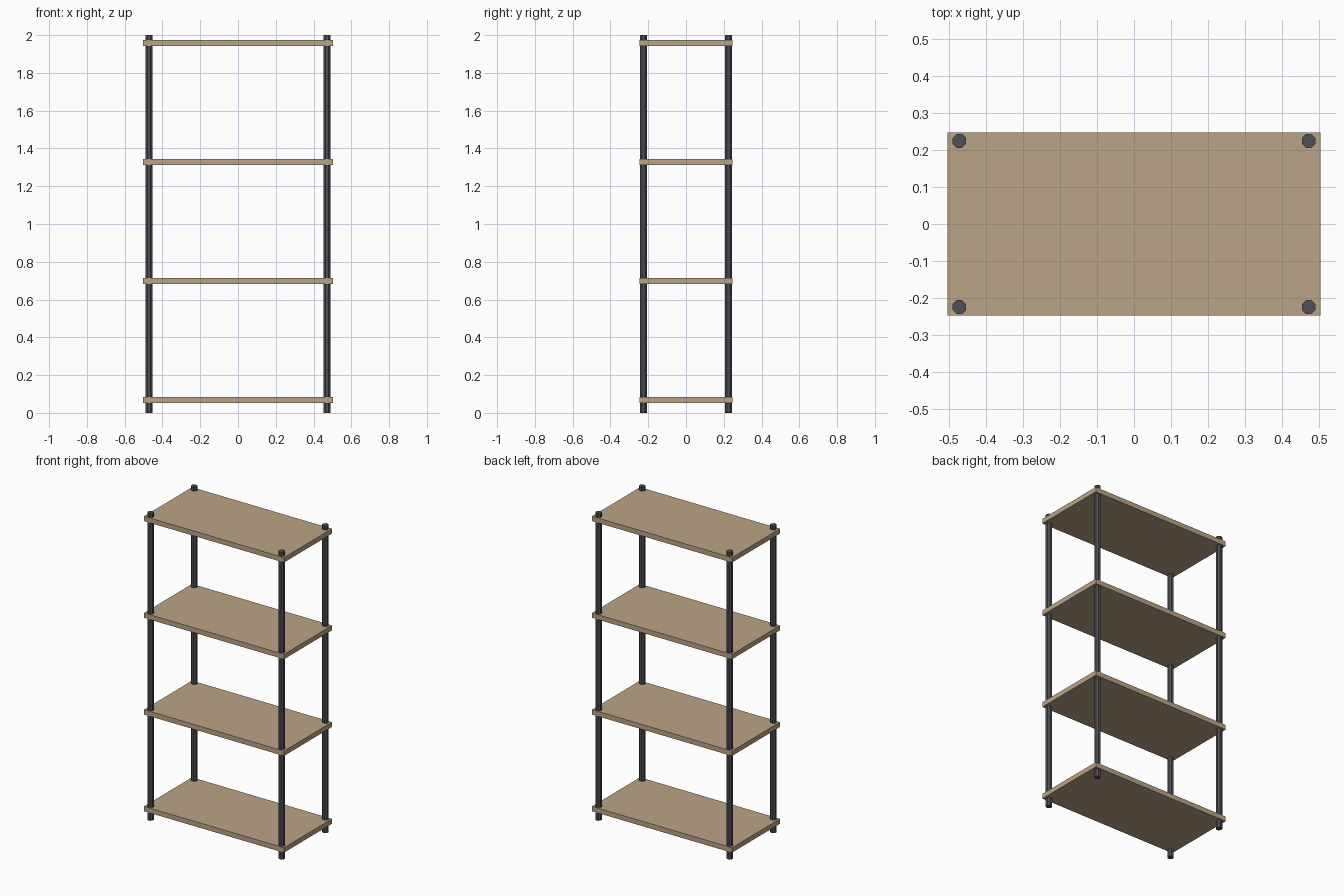
import bpy
from math import pi

if "Cube" in bpy.data.objects:
    bpy.data.objects.remove(bpy.data.objects["Cube"])


def material(name, color):
    m = bpy.data.materials.new(name)
    m.diffuse_color = color
    m.use_nodes = True
    m.node_tree.nodes["Principled BSDF"].inputs["Base Color"].default_value = m.diffuse_color
    return m


wood = material("wood", (0.50, 0.37, 0.24, 1))
metal = material("dark_metal", (0.08, 0.08, 0.09, 1))

# Four evenly spaced shelf boards
for i in range(4):
    bpy.ops.mesh.primitive_cube_add(size=1, location=(0, 0, 0.069 + i * 0.6295))
    board = bpy.context.object
    board.name = f"shelf_{i + 1}"
    board.scale = (1.008, 0.494, 0.032)
    bpy.ops.object.transform_apply(location=False, rotation=False, scale=True)
    board.data.materials.append(wood)

# Corner posts running through every board
for side, x in (("left", -0.472), ("right", 0.472)):
    for end, y in (("front", -0.2245), ("back", 0.2245)):
        bpy.ops.mesh.primitive_cylinder_add(vertices=8, radius=0.02, depth=2,
                                            location=(x, y, 1), rotation=(0, 0, pi / 8))
        post = bpy.context.object
        post.name = f"{end}_{side}_post"
        post.data.materials.append(metal)
